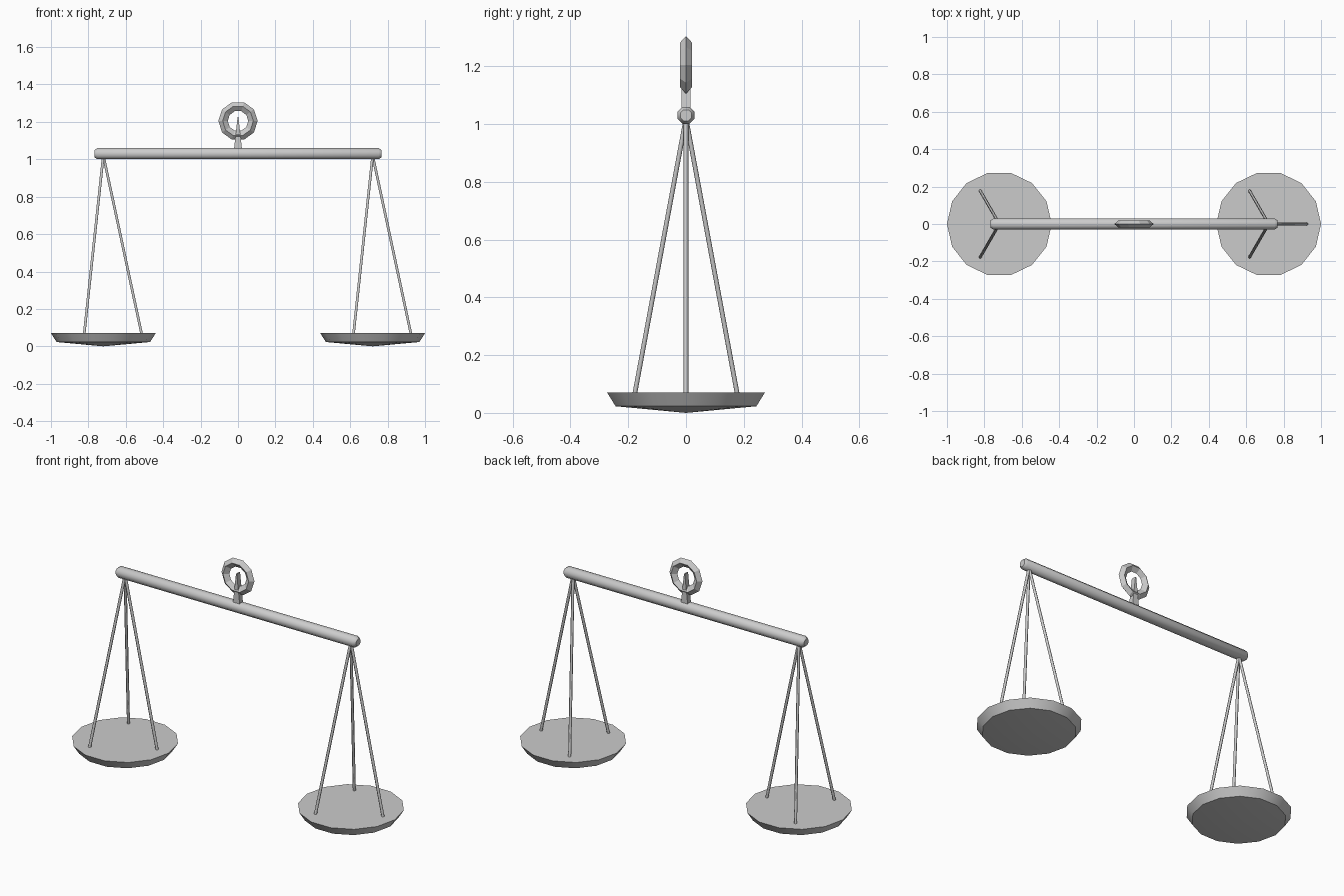
import bpy, bmesh, math
from mathutils import Vector

cube = bpy.data.objects.get("Cube")
if cube:
    bpy.data.objects.remove(cube, do_unlink=True)

metal = bpy.data.materials.new("grey_metal")
metal.use_nodes = True
GREY = (0.6, 0.6, 0.6, 1)
metal.diffuse_color = GREY
metal.node_tree.nodes["Principled BSDF"].inputs["Base Color"].default_value = GREY


def finish(name, bm, smooth=None):
    bmesh.ops.recalc_face_normals(bm, faces=bm.faces)
    mesh = bpy.data.meshes.new(name)
    bm.to_mesh(mesh)
    bm.free()
    mesh.materials.append(metal)
    obj = bpy.data.objects.new(name, mesh)
    bpy.context.collection.objects.link(obj)
    if smooth:
        bpy.ops.object.select_all(action='DESELECT')
        obj.select_set(True)
        bpy.context.view_layer.objects.active = obj
        bpy.ops.object.shade_smooth_by_angle(angle=math.radians(smooth))
    return obj


def lathe(name, profile, sides, start, end, turn=0.0, smooth=None):
    """Sweep (distance, radius) rings along the line from start to end."""
    bm = bmesh.new()
    start, end = Vector(start), Vector(end)
    axis = (end - start).normalized()
    rot = axis.to_track_quat('Z', 'Y')
    rings = []
    for dist, radius in profile:
        count = sides if radius else 1
        rings.append([bm.verts.new(start + rot @ Vector((
            radius * math.cos(turn + math.tau * i / sides),
            radius * math.sin(turn + math.tau * i / sides), dist)))
            for i in range(count)])
    for a, b in zip(rings, rings[1:]):
        for i in range(sides):
            j = (i + 1) % sides
            if len(a) == 1:
                bm.faces.new((a[0], b[j], b[i]))
            else:
                bm.faces.new((a[i], a[j], b[j], b[i]))
    for ring in (rings[0], rings[-1]):
        if len(ring) > 1:
            bm.faces.new(ring)
    return finish(name, bm, smooth)


# Beam: octagonal bar with chamfered ends
HALF = 0.767
lathe("beam", [(0, 0.021), (0.015, 0.032), (2 * HALF - 0.015, 0.032), (2 * HALF, 0.021)],
      8, (-HALF, 0, 1.03), (HALF, 0, 1.03), math.pi / 8, 50)

# Pans, each hung from three cords
for side, px in (("right", -0.72), ("left", 0.72)):
    lathe(side + "_pan", [(0, 0), (0.023, 0.25), (0.07, 0.28)],
          14, (px, 0, 0), (px, 0, 1), 0, 35)
    for k in range(3):
        a = math.tau * k / 3
        foot = Vector((px + 0.205 * math.cos(a), 0.205 * math.sin(a), 0.065))
        top = Vector((px, 0, 1.02))
        lathe(f"{side}_cord_{k + 1}", [(0, 0.008), ((top - foot).length, 0.008)],
              6, foot, top, 0, 65)

# Hanging ring: ten sides with a diamond cross-section
bm = bmesh.new()
loops = []
for i in range(10):
    a = math.tau * i / 10
    loops.append([bm.verts.new((r * math.cos(a), y, 1.205 + r * math.sin(a)))
                  for r, y in ((0.105, 0), (0.082, 0.02), (0.055, 0), (0.082, -0.02))])
for i in range(10):
    a, b = loops[i], loops[(i + 1) % 10]
    for j in range(4):
        k = (j + 1) % 4
        bm.faces.new((a[j], a[k], b[k], b[j]))
finish("hanging_ring", bm)

# Pointer: thin wedge rising from the beam into the ring
bm = bmesh.new()
bmesh.ops.create_cube(bm, size=1)
for v in bm.verts:
    high = v.co.z > 0
    v.co.x *= 0.005 if high else 0.046
    v.co.y *= 0.03
    v.co.z = 1.225 if high else 1.04
finish("pointer", bm)
